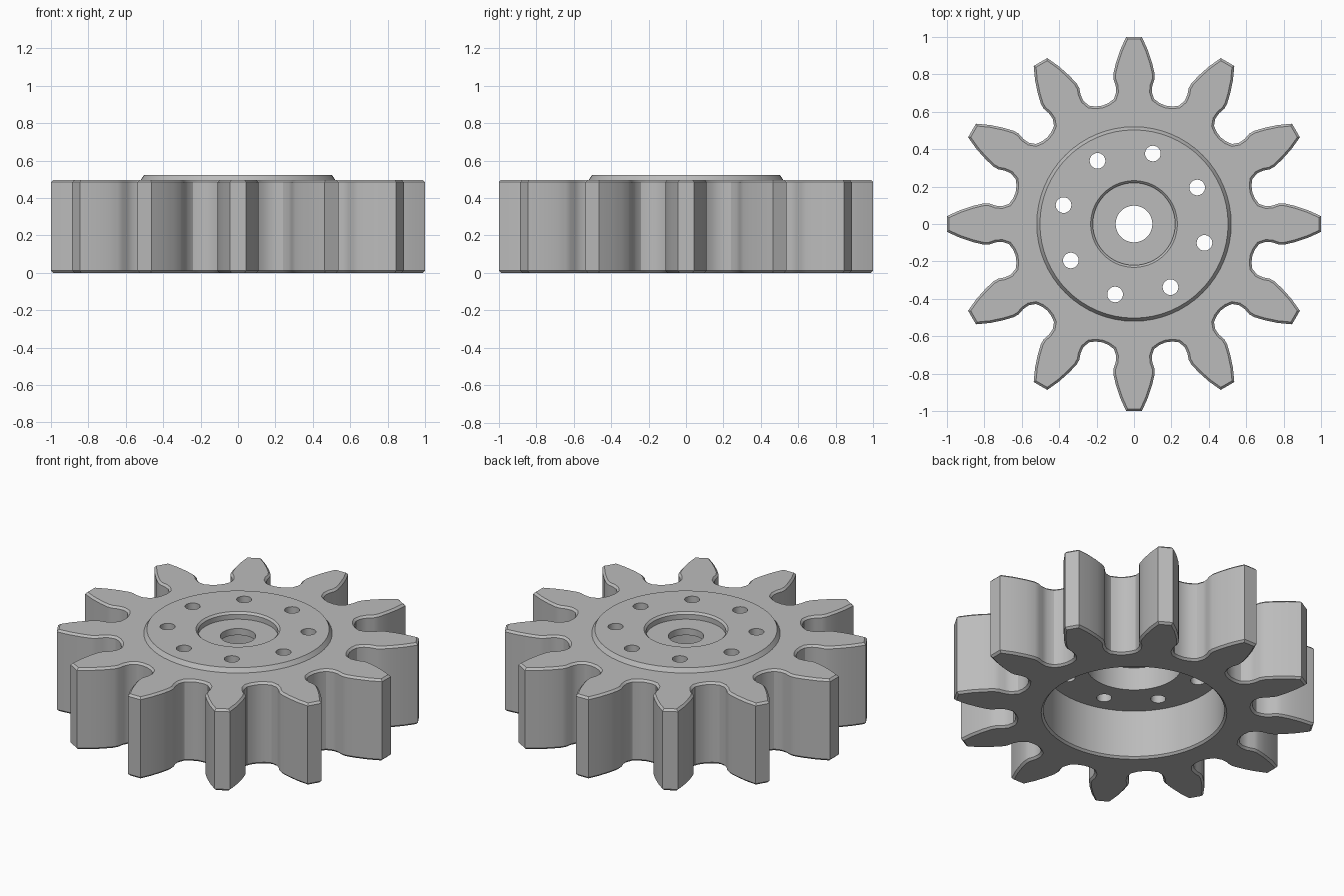
import bpy, bmesh
from math import sin, cos, pi, radians

cube = bpy.data.objects.get("Cube")
if cube:
    bpy.data.objects.remove(cube)

TEETH = 12
BODY_TOP, HUB_TOP = 0.497, 0.522

steel = bpy.data.materials.new("grey steel")
steel.use_nodes = True
steel.diffuse_color = (0.5, 0.5, 0.5, 1)
steel.node_tree.nodes["Principled BSDF"].inputs["Base Color"].default_value = (0.5, 0.5, 0.5, 1)


def add_object(name, bm):
    bmesh.ops.recalc_face_normals(bm, faces=bm.faces)
    mesh = bpy.data.meshes.new(name)
    bm.to_mesh(mesh)
    bm.free()
    mesh.materials.append(steel)
    obj = bpy.data.objects.new(name, mesh)
    bpy.context.collection.objects.link(obj)
    return obj


def lathe(name, profile, centre=(0, 0), segments=64):
    """Closed solid turned around z from (radius, z) pairs."""
    bm = bmesh.new()
    rings = [[bm.verts.new((centre[0] + r * cos(2 * pi * i / segments),
                            centre[1] + r * sin(2 * pi * i / segments), z))
              for i in range(segments)] for r, z in profile]
    for low, high in zip(rings, rings[1:]):
        for i in range(segments):
            j = (i + 1) % segments
            bm.faces.new((low[i], low[j], high[j], high[i]))
    bm.faces.new(rings[0])
    bm.faces.new(rings[-1])
    return add_object(name, bm)


def combine(target, tool, operation):
    """Apply a boolean and discard the tool."""
    tool.hide_render = True
    mod = target.modifiers.new("cut", 'BOOLEAN')
    mod.operation, mod.solver, mod.object = operation, 'EXACT', tool
    bpy.context.view_layer.objects.active = target
    bpy.ops.object.modifier_apply(modifier=mod.name)
    bpy.data.objects.remove(tool)


# Toothed body: half tooth flank as (sideways, outward), mirrored and repeated
flank = [(0.042, 1.0), (0.074, 0.93), (0.097, 0.86), (0.110, 0.805), (0.110, 0.775),
         (0.098, 0.74), (0.095, 0.705), (0.108, 0.668), (0.136, 0.647)]
root = [(0.655 * sin(pi / TEETH), 0.655 * cos(pi / TEETH))]
tooth = [(-x, y) for x, y in reversed(flank)] + flank + root
bm = bmesh.new()
outline = []
for k in range(TEETH):
    a = 2 * pi * k / TEETH
    outline += [bm.verts.new((x * cos(a) + y * sin(a), y * cos(a) - x * sin(a), 0))
                for x, y in tooth]
base = bm.faces.new(outline)
raised = bmesh.ops.extrude_face_region(bm, geom=[base], use_keep_orig=True)["geom"]
bmesh.ops.translate(bm, vec=(0, 0, BODY_TOP),
                    verts=[v for v in raised if isinstance(v, bmesh.types.BMVert)])
bmesh.ops.recalc_face_normals(bm, faces=bm.faces)
rims = [e for e in bm.edges if abs(e.verts[0].co.z - e.verts[1].co.z) < 0.001]
bmesh.ops.bevel(bm, geom=rims, offset=0.012, segments=1, affect='EDGES')
gear = add_object("gear", bm)

# Raised hub plate with a chamfered rim
hub = lathe("hub_plate", [(0.52, 0.45), (0.52, BODY_TOP), (0.503, HUB_TOP)])
combine(gear, hub, 'UNION')

# Wide cavity and bearing seat underneath
cavity = lathe("cavity_cutter", [(0.522, -0.01), (0.5, 0.012), (0.5, 0.3),
                                 (0.265, 0.3), (0.265, 0.44)])
combine(gear, cavity, 'DIFFERENCE')

# Shallow recess on top with a chamfered rim
recess = lathe("recess_cutter", [(0.22, 0.48), (0.22, 0.51), (0.242, 0.532)])
combine(gear, recess, 'DIFFERENCE')

# Shaft bore and ring of bolt holes
combine(gear, lathe("bore_cutter", [(0.098, 0.4), (0.098, 0.6)]), 'DIFFERENCE')
for k in range(8):
    a = radians(30 + 45 * k)
    hole = lathe("bolt_hole_cutter", [(0.042, 0.25), (0.042, 0.6)],
                 (0.39 * cos(a), 0.39 * sin(a)), 24)
    combine(gear, hole, 'DIFFERENCE')

bpy.ops.object.select_all(action='DESELECT')
gear.select_set(True)
bpy.context.view_layer.objects.active = gear
bpy.ops.object.shade_smooth_by_angle(angle=radians(25))
